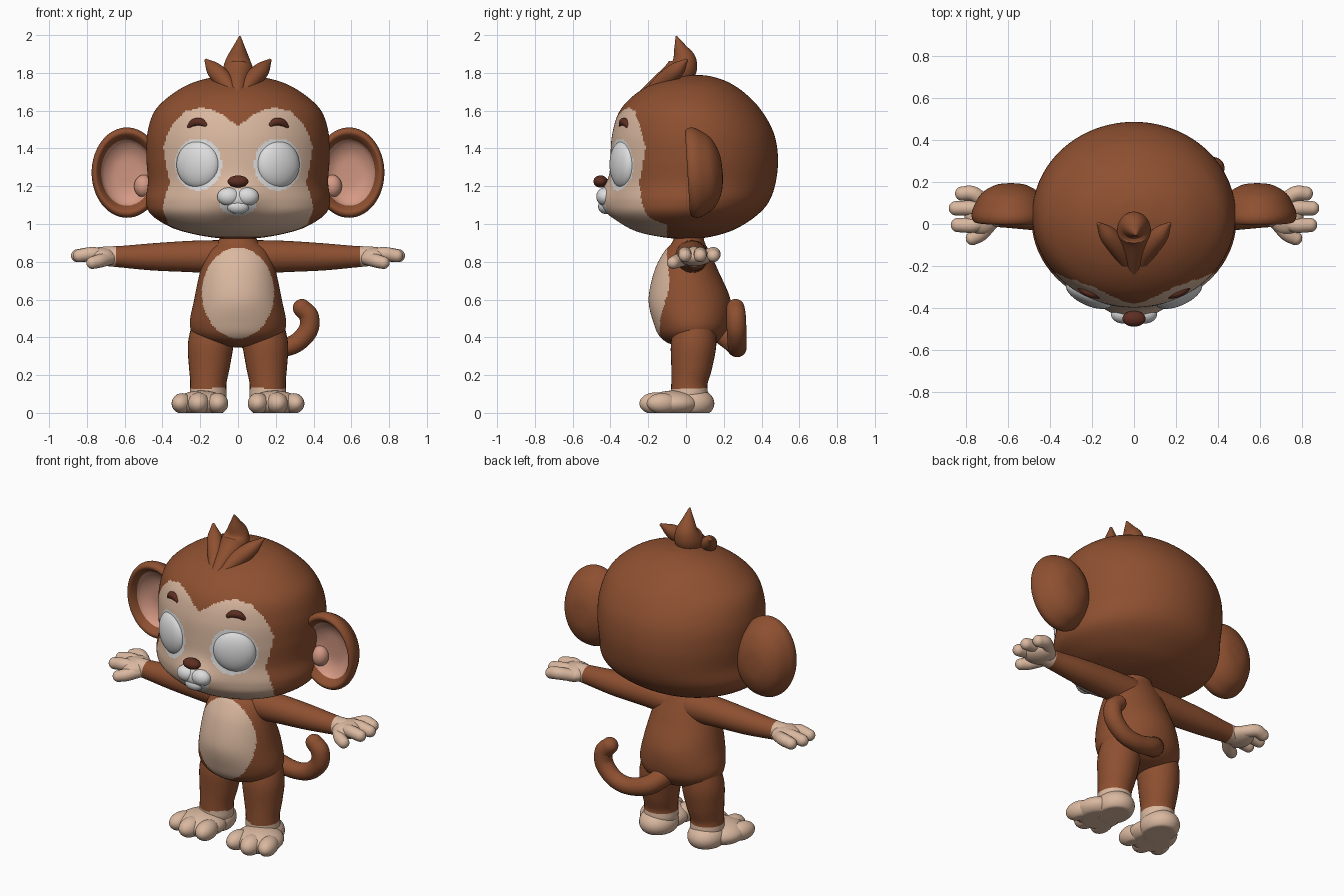
import bpy, bmesh
from math import sin, cos, pi, radians
from mathutils import Vector, Matrix

cube = bpy.data.objects.get("Cube")
if cube:
    bpy.data.objects.remove(cube, do_unlink=True)


def material(name, rgb):
    m = bpy.data.materials.new(name)
    m.use_nodes = True
    m.diffuse_color = (*rgb, 1)
    bsdf = m.node_tree.nodes["Principled BSDF"]
    bsdf.inputs["Base Color"].default_value = (*rgb, 1)
    bsdf.inputs["Roughness"].default_value = 0.7
    return m


BROWN = material("brown fur", (0.27, 0.08, 0.03))
TAN = material("tan skin", (0.70, 0.48, 0.35))
PINK = material("pink ear", (0.66, 0.32, 0.23))
WHITE = material("soft white", (0.72, 0.72, 0.72))
DARK = material("dark brown", (0.11, 0.027, 0.015))


def skin(name, rings, mats, rule=None):
    """Join rings of points into a closed smooth surface; rule(centre) gives the colour slot."""
    bm = bmesh.new()
    grid = [[bm.verts.new(p) for p in ring] for ring in rings]
    n = len(grid[0])
    for a, b in zip(grid, grid[1:]):
        for i in range(n):
            j = (i + 1) % n
            bm.faces.new((a[i], a[j], b[j], b[i]))
    bmesh.ops.remove_doubles(bm, verts=bm.verts, dist=1e-5)
    bmesh.ops.recalc_face_normals(bm, faces=bm.faces)
    for f in bm.faces:
        f.smooth = True
        if rule:
            f.material_index = rule(f.calc_center_median())
    me = bpy.data.meshes.new(name)
    bm.to_mesh(me)
    bm.free()
    for m in mats:
        me.materials.append(m)
    ob = bpy.data.objects.new(name, me)
    bpy.context.collection.objects.link(ob)
    return ob


def smooth_path(pts, steps):
    """Catmull-Rom samples through points of any dimension."""
    p = [Vector(q) for q in pts]
    p = [p[0] * 2 - p[1]] + p + [p[-1] * 2 - p[-2]]
    out = []
    for a, b, c, d in zip(p, p[1:], p[2:], p[3:]):
        for k in range(steps):
            t = k / steps
            out.append(b + (c - a) * (t / 2) + (a * 2 - b * 5 + c * 4 - d) * (t * t / 2)
                       + (b * 3 - a - c * 3 + d) * (t ** 3 / 2))
    return out + [p[-2]]


def loft(name, rows, mats, rule, segs, steps, warp=lambda p: p):
    """Stack of ellipses given as (z, half width, front y, back y)."""
    rings = []
    for z, w, f, b in smooth_path(rows, steps):
        rings.append([warp(Vector((w * cos(t), (f + b) / 2 + (b - f) / 2 * sin(t), z)))
                      for t in (2 * pi * i / segs for i in range(segs))])
    return skin(name, rings, mats, rule)


def tube(name, pts, mats, rule=None, side=1, segs=32):
    """Round-ended tube through (x, y, z, radius) points."""
    s = smooth_path([(x * side, y, z, r) for x, y, z, r in pts], 8)
    cen, rad = [v.to_3d() for v in s], [max(v[3], 0.001) for v in s]
    tan = [(cen[min(i + 1, len(cen) - 1)] - cen[max(i - 1, 0)]).normalized() for i in range(len(cen))]
    caps = [pi / 2 * k / 8 for k in range(8)]
    path = [(cen[0] - tan[0] * rad[0] * cos(a), tan[0], rad[0] * sin(a)) for a in caps]
    path += list(zip(cen, tan, rad))
    path += [(cen[-1] + tan[-1] * rad[-1] * cos(a), tan[-1], rad[-1] * sin(a)) for a in reversed(caps)]
    u, last, rings = tan[0].orthogonal().normalized(), tan[0], []
    for c, t, r in path:
        u = last.rotation_difference(t) @ u
        v, last = t.cross(u), t
        rings.append([c + (u * cos(a) + v * sin(a)) * r for a in (2 * pi * i / segs for i in range(segs))])
    return skin(name, rings, mats, rule)


def blob(name, centre, size, mat, turn=0.0, floor=None):
    """Ellipsoid, turned about z, optionally flattened on the floor."""
    rot = Matrix.Rotation(radians(turn), 3, 'Z')
    rings = []
    for k in range(25):
        a = pi * k / 24
        ring = [Vector(centre) + rot @ Vector((size[0] * sin(a) * cos(t), size[1] * sin(a) * sin(t), size[2] * cos(a)))
                for t in (2 * pi * i / 36 for i in range(36))]
        if floor is not None:
            for p in ring:
                p.z = max(p.z, floor)
        rings.append(ring)
    return skin(name, rings, [mat])


def lookup(table, t):
    for (a, va), (b, vb) in zip(table, table[1:]):
        if a <= t <= b:
            return va + (vb - va) * (t - a) / (b - a)
    return 0


def in_ellipse(x, z, cx, cz, rx, rz):
    return ((x - cx) / rx) ** 2 + ((z - cz) / rz) ** 2 < 1


# Head with heart-shaped face and a soft muzzle
FACE_TOP = [(0, 1.52), (.04, 1.545), (.1, 1.59), (.15, 1.61), (.2, 1.615), (.28, 1.595), (.34, 1.54), (.38, 1.46), (.41, 1.35)]
FACE_SIDE = [(.935, .2), (.96, .32), (1, .37), (1.08, .4), (1.15, .385), (1.22, .36), (1.3, .38), (1.4, .395), (1.7, .4)]


def face_rule(c):
    x = abs(c.x)
    if c.y > -0.1:
        return 0
    if in_ellipse(x, c.z, .21, 1.315, .124, .137) or in_ellipse(x, c.z, 0, 1.115, .1, .07):
        return 2
    return int(x < lookup(FACE_SIDE, c.z) and c.z < lookup(FACE_TOP, x))


def muzzle(p):
    if p.y < 0:
        p.y -= .06 * 2.718 ** -((p.x / .13) ** 2 + ((p.z - 1.13) / .09) ** 2)
    return p


HEAD = [(.92, 0, 0, 0), (.927, .12, -.1, .1), (.95, .25, -.225, .2), (.985, .36, -.31, .285),
        (1.05, .46, -.385, .38), (1.12, .488, -.405, .44), (1.22, .477, -.4, .475), (1.35, .485, -.4, .487),
        (1.48, .48, -.39, .465), (1.6, .44, -.35, .4), (1.69, .345, -.265, .315), (1.75, .235, -.155, .225),
        (1.782, .1, -.03, .13), (1.79, 0, .05, .05)]
loft("head", HEAD, [BROWN, TAN, WHITE], face_rule, 256, 12, muzzle)
blob("nose", (0, -.452, 1.225), (.055, .038, .032), DARK)
blob("chin", (0, -.425, 1.093), (.06, .04, .04), WHITE)

# Torso with belly patch
TORSO = [(.345, 0, .03, .03), (.36, .12, -.07, .14), (.4, .22, -.135, .2), (.47, .255, -.17, .235),
         (.6, .232, -.198, .235), (.75, .2, -.168, .172), (.85, .165, -.118, .125), (.9, .11, -.075, .1),
         (.955, .08, -.05, .08), (.965, 0, .015, .015)]
loft("torso", TORSO, [BROWN, TAN],
     lambda c: int(c.y < 0 and in_ellipse(c.x, c.z, 0, .635, .19, .24)), 144, 10)

# Tail and hair tuft
tube("tail", [(0, .17, .44, .06), (.08, .25, .375, .056), (.2, .27, .345, .05), (.3, .27, .365, .05),
              (.37, .268, .435, .052), (.376, .265, .51, .052), (.338, .262, .555, .048)], [BROWN])
tube("middle_tuft", [(0, -.26, 1.66, .02), (0, -.14, 1.74, .05), (0, -.04, 1.8, .08), (0, -.01, 1.86, .068),
                     (.005, -.03, 1.93, .035), (.01, -.05, 1.99, .006)], [BROWN])

EAR = [(0, .15), (.4, .14), (.75, .1), (.94, .04), (1, 0), (.96, -.03), (.87, -.036), (.77, -.012),
       (.66, .025), (.4, .055), (0, .06)]


def ear(name, side):
    rings = []
    for r, d in smooth_path(EAR, 5):
        ring = []
        for t in (2 * pi * i / 64 for i in range(64)):
            x, z = .187 * r * cos(t), .239 * r * sin(t)
            ring.append((side * (.588 + x), .045 + d - .06 * z, 1.272 + z))
        rings.append(ring)

    def inside(c):
        x, z = abs(c.x) - .588, c.z - 1.272
        return int(in_ellipse(x, z, 0, 0, .136, .175) and c.y + .06 * z < .12)
    skin(name, rings, [BROWN, PINK], inside)


for side, label in ((1, "left_"), (-1, "right_")):
    def at(x, y, z):
        return (side * x, y, z)

    # Head details
    ear(label + "ear", side)
    blob(label + "inner_ear_fold", at(.5, .09, 1.2), (.05, .05, .06), PINK)
    blob(label + "eye", at(.212, -.334, 1.315), (.122, .056, .126), WHITE, side * 24)
    blob(label + "muzzle_lobe", at(.05, -.43, 1.145), (.06, .045, .048), WHITE)
    tube(label + "eyebrow", [(.262, -.3, 1.508, .012), (.235, -.317, 1.535, .02),
                             (.2, -.332, 1.54, .021), (.172, -.342, 1.525, .014)], [DARK], None, side)
    tube(label + "side_tuft", [(.02, -.22, 1.68, .02), (.07, -.12, 1.755, .045), (.125, -.05, 1.815, .042),
                               (.168, 0, 1.865, .01)], [BROWN], None, side)

    # Arm, palm and fingers
    tube(label + "arm", [(.08, .03, .825, .09), (.25, .035, .828, .083), (.45, .04, .826, .072),
                         (.62, .04, .827, .057), (.7, .04, .83, .052)],
         [BROWN, TAN], lambda c: int(abs(c.x) > .645), side)
    blob(label + "palm", at(.725, .045, .828), (.085, .095, .05), TAN)
    for finger, tip, y in (("little", .82, .145), ("middle", .85, .075), ("index", .84, -.005)):
        tube(label + finger + "_finger", [(.71, .045 + (y - .045) * .6, .83, .034), (.77, y, .842, .036),
                                          (tip, y, .832, .034)], [TAN], None, side, 24)
    tube(label + "thumb", [(.68, .01, .82, .036), (.73, -.045, .805, .036), (.77, -.068, .795, .033)],
         [TAN], None, side, 24)

    # Leg, foot and toes
    tube(label + "leg", [(.13, .05, .47, .11), (.145, .04, .36, .12), (.152, .03, .25, .109),
                         (.157, .018, .16, .096), (.158, .018, .1, .098)],
         [BROWN, TAN], lambda c: int(c.z < .13), side)
    blob(label + "heel", at(.165, .025, .05), (.108, .125, .085), TAN, 0, 0)
    blob(label + "foot", at(.195, -.07, .048), (.138, .14, .07), TAN, 0, 0)
    for toe, x, y, r in (("outer", .295, -.125, .054), ("middle", .207, -.162, .058), ("inner", .108, -.15, .056)):
        blob(label + toe + "_toe", at(x, y, .05), (r, .085, r), TAN, side * (x - .15) * 100, 0)
